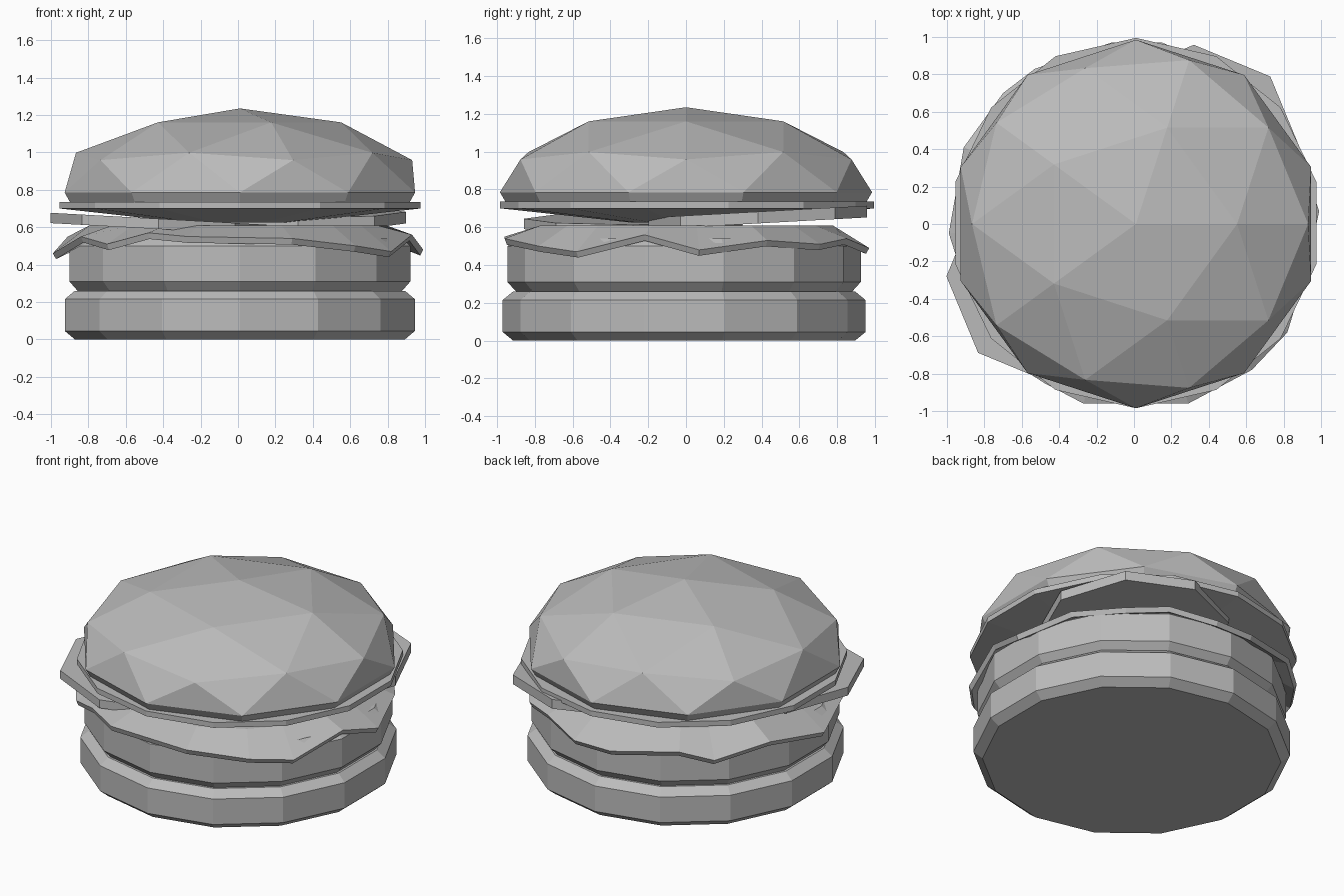
import bpy, bmesh, math
from mathutils import Vector

old = bpy.data.objects.get("Cube")
if old:
    bpy.data.objects.remove(old, do_unlink=True)

grey = bpy.data.materials.new("plain_grey")
grey.use_nodes = True
colour = (0.5, 0.5, 0.5, 1)
grey.diffuse_color = colour
grey.node_tree.nodes["Principled BSDF"].inputs["Base Color"].default_value = colour


def finish(bm, name):
    """Turn a bmesh into a flat-shaded grey object."""
    bmesh.ops.recalc_face_normals(bm, faces=bm.faces)
    mesh = bpy.data.meshes.new(name)
    bm.to_mesh(mesh)
    bm.free()
    mesh.materials.append(grey)
    obj = bpy.data.objects.new(name, mesh)
    bpy.context.collection.objects.link(obj)
    return obj


def bridge(bm, lower, upper):
    """Join two closed rings of vertices with quads."""
    count = len(lower)
    for i in range(count):
        j = (i + 1) % count
        bm.faces.new((lower[i], lower[j], upper[j], upper[i]))


def stacked_disc(name, profile, sides, centre, tilt=(0, 0)):
    """Closed disc from (radius, height) rings, sheared by tilt."""
    bm = bmesh.new()
    rings = []
    for radius, height in profile:
        ring = []
        for i in range(sides):
            a = math.pi / 2 + math.tau * i / sides
            x, y = radius * math.cos(a), radius * math.sin(a)
            z = height + x * tilt[0] + y * tilt[1]
            ring.append(bm.verts.new((centre[0] + x, centre[1] + y, z)))
        rings.append(ring)
    for lower, upper in zip(rings, rings[1:]):
        bridge(bm, lower, upper)
    bm.faces.new(rings[0][::-1])
    bm.faces.new(rings[-1])
    return finish(bm, name)


# Bottom bun and patty: chamfered fourteen-sided discs
middle = (0.01, -0.01)
stacked_disc("bottom_bun", [(0.905, 0), (0.96, 0.045), (0.96, 0.215), (0.905, 0.26)], 14, middle)
stacked_disc("patty", [(0.89, 0.26), (0.935, 0.31), (0.935, 0.5), (0.89, 0.54)], 14, middle)

# Lettuce: a raised centre with a wavy drooping rim
rim = [(.99, .07, .48), (.93, -.22, .56), (.82, -.58, .47), (.63, -.78, .5),
       (.29, -.96, .54), (-.27, -.96, .55), (-.48, -.85, .57), (-.7, -.71, .51),
       (-.84, -.52, .55), (-.99, -.05, .46), (-.91, .41, .55), (-.7, .7, .48),
       (-.53, .83, .54), (-.12, .97, .49), (.15, .97, .49), (.43, .85, .54),
       (.66, .71, .51), (.86, .43, .53)]
rim.reverse()
bm = bmesh.new()
outer = [bm.verts.new(p) for p in rim]
inner = [bm.verts.new((x * 0.8, y * 0.8, 0.61)) for x, y, z in rim]
bridge(bm, outer, inner)
bm.faces.new(inner)
lettuce = finish(bm, "lettuce")
if lettuce.data.polygons[-1].normal.z < 0:
    lettuce.data.flip_normals()
solid = lettuce.modifiers.new("thickness", "SOLIDIFY")
solid.thickness = 0.035
solid.offset = -1

# Two tilted tomato slices
slice_radius = 0.578
stacked_disc("tomato_slice_back", [(slice_radius, 0.62), (slice_radius, 0.682)], 8,
             (0.32, 0.38), (0, 0.055))
stacked_disc("tomato_slice_front", [(slice_radius, 0.59), (slice_radius, 0.645)], 8,
             (-0.425, -0.28), (-0.055, 0))

# Cheese: thin disc with a shallow sagging underside
stacked_disc("cheese", [(0.3, 0.625), (0.85, 0.685), (0.99, 0.7), (0.99, 0.735)], 14, (0.01, 0.005))

# Top bun: flattened half icosphere with a short chamfer below
bm = bmesh.new()
bmesh.ops.create_icosphere(bm, subdivisions=2, radius=1)
bmesh.ops.delete(bm, geom=[v for v in bm.verts if v.co.z < -0.1], context="VERTS")
for v in bm.verts:
    if v.co.z < 0.1:
        v.co = Vector((v.co.x * 0.985, v.co.y * 0.985, 0.785))
    else:
        v.co = Vector((v.co.x * 1.03, v.co.y * 1.03, 0.735 + v.co.z * 0.5))
edges = [e for e in bm.edges if e.is_boundary]
made = bmesh.ops.extrude_edge_only(bm, edges=edges)["geom"]
for v in made:
    if isinstance(v, bmesh.types.BMVert):
        v.co = Vector((v.co.x * 0.97, v.co.y * 0.97, 0.735))
bmesh.ops.holes_fill(bm, edges=[e for e in bm.edges if e.is_boundary], sides=0)
bmesh.ops.translate(bm, verts=bm.verts, vec=(0.01, 0, 0))
finish(bm, "top_bun")
